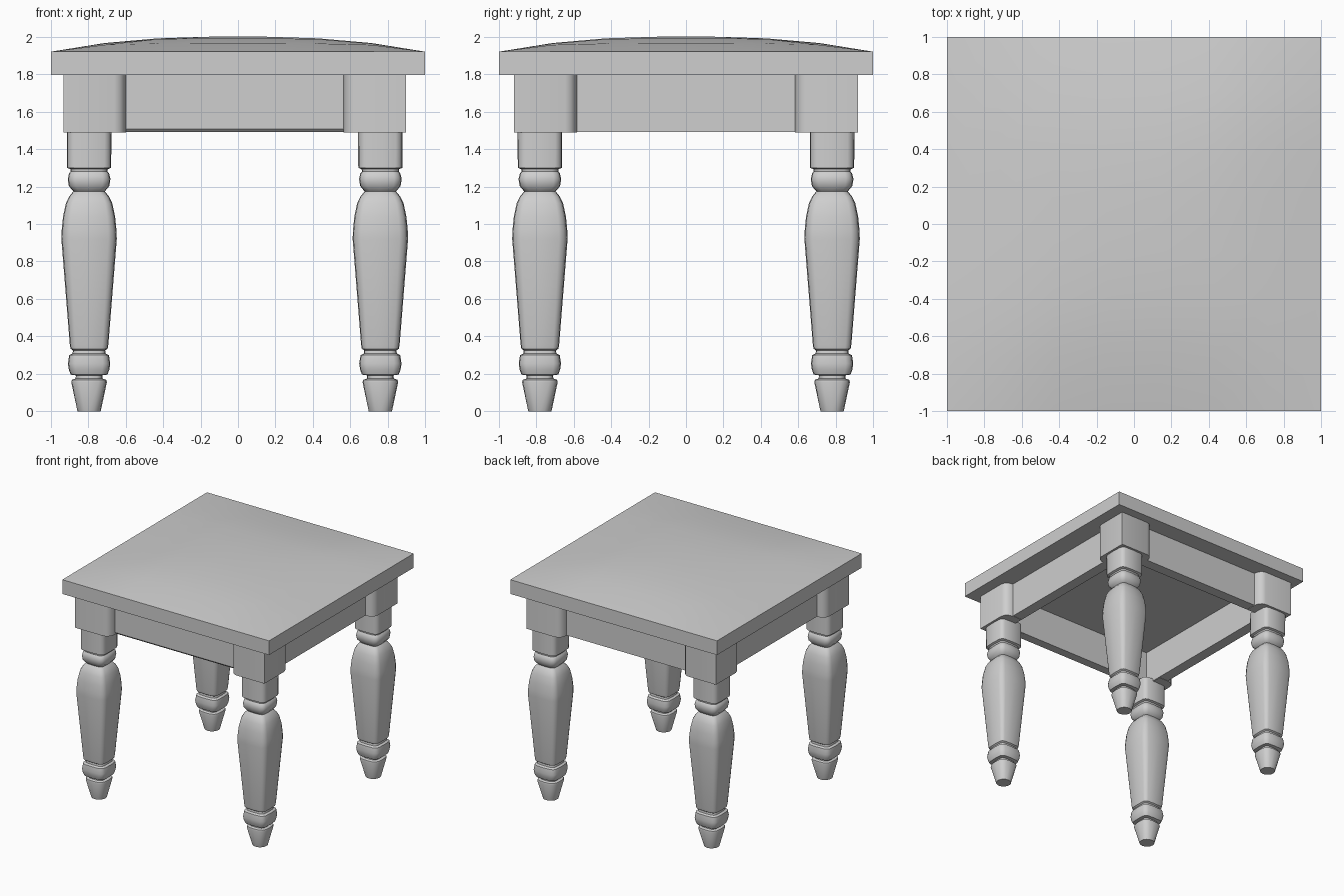
import bpy, bmesh, math

cube = bpy.data.objects.get("Cube")
if cube:
    bpy.data.objects.remove(cube, do_unlink=True)

grey = bpy.data.materials.new("plain_grey")
grey.use_nodes = True
grey.diffuse_color = (0.62, 0.62, 0.62, 1)
grey.node_tree.nodes["Principled BSDF"].inputs["Base Color"].default_value = grey.diffuse_color


def finish(name, bm, smooth_angle=None):
    bmesh.ops.recalc_face_normals(bm, faces=bm.faces)
    mesh = bpy.data.meshes.new(name)
    bm.to_mesh(mesh)
    bm.free()
    mesh.materials.append(grey)
    obj = bpy.data.objects.new(name, mesh)
    bpy.context.collection.objects.link(obj)
    if smooth_angle:
        bpy.ops.object.select_all(action='DESELECT')
        obj.select_set(True)
        bpy.context.view_layer.objects.active = obj
        bpy.ops.object.shade_smooth_by_angle(angle=math.radians(smooth_angle))


def loft(rings):
    """Skin a stack of closed rings and cap both ends."""
    bm = bmesh.new()
    loops = [[bm.verts.new(p) for p in ring] for ring in rings]
    n = len(loops[0])
    for a, b in zip(loops, loops[1:]):
        for i in range(n):
            j = (i + 1) % n
            bm.faces.new((a[i], a[j], b[j], b[i]))
    bm.faces.new(loops[0][::-1])
    bm.faces.new(loops[-1])
    return bm


def prism(outline, z0, z1):
    return loft([[(x, y, z) for x, y in outline] for z in (z0, z1)])


# Seat: square slab with a gently domed top
HALF, SLAB_LOW, SLAB_HIGH, DOME = .998, 1.796, 1.92, .08
bm = bmesh.new()
bmesh.ops.create_grid(bm, x_segments=7, y_segments=7, size=HALF)
rim = [e for e in bm.edges if e.is_boundary]
for v in bm.verts:
    fx, fy = (min(1, 1.01 * max(0, 1 - abs(c / HALF) ** 2.5)) for c in v.co.xy)
    v.co.z = SLAB_HIGH + DOME * (fx * fy + min(fx, fy)) / 2
skirt = bmesh.ops.extrude_edge_only(bm, edges=rim)["geom"]
for v in skirt:
    if isinstance(v, bmesh.types.BMVert):
        v.co.z = SLAB_LOW
bmesh.ops.holes_fill(bm, edges=[e for e in bm.edges if e.is_boundary])
finish("seat", bm, 30)

# Legs: turned profile (half width, height) on a rounded square section
PROFILE = [
    (.062, 0), (.095, .155), (.092, .168), (.072, .175), (.07, .192),
    (.098, .196), (.108, .222), (.113, .255), (.106, .300), (.088, .309), (.086, .325),
    (.099, .334), (.103, .358), (.148, .92), (.146, .97), (.139, 1.04),
    (.124, 1.11), (.106, 1.147), (.09, 1.167), (.083, 1.174), (.09, 1.181),
    (.108, 1.203), (.114, 1.24), (.107, 1.27), (.098, 1.28), (.1, 1.293),
    (.118, 1.3), (.119, 1.51)]


def squareness(z):
    """Round foot, softly squared rings, firmly squared body and neck."""
    if z < .18:
        return 2 + 7 * z
    return 5.2 if .33 < z < 1.15 or z > 1.295 else 4.5


def section(cx, cy, r, z, count=16):
    power = 2 / squareness(z)
    ring = []
    for k in range(count):
        a = 2 * math.pi * k / count
        u, v = (math.copysign(abs(t) ** power if abs(t) > 1e-6 else 0, t)
                for t in (math.cos(a), math.sin(a)))
        ring.append((cx + u * r, cy + v * r, z))
    return ring


LEFT_X, RIGHT_X, LEG_Y = .76, -.795, .78
OUT, INSET, THICK = .137, .075, .095

# Corner block plan: L shape with rounded shoulders running into the aprons
SHOULDER = [(-.135, OUT), (-.165, OUT - .01), (-.187, OUT - .035), (-.197, OUT - INSET)]
INNER = OUT - INSET - THICK + .005
END = SHOULDER[-1][0]
BLOCK = ([(OUT, OUT)] + SHOULDER + [(END, INNER), (INNER, INNER), (INNER, END)]
         + [(v, u) for u, v in reversed(SHOULDER)])

for side, cx in (("left", LEFT_X), ("right", RIGHT_X)):
    for end, cy in (("front", -LEG_Y), ("back", LEG_Y)):
        sx, sy = math.copysign(1, cx), math.copysign(1, cy)
        finish(f"{end}_{side}_leg", loft([section(cx, cy, r, z) for r, z in PROFILE]), 45)
        finish(f"{end}_{side}_block",
               prism([(cx + sx * u, cy + sy * v) for u, v in BLOCK], 1.488, SLAB_LOW + .002), 35)


# Aprons: rails set back between the corner blocks
def rail(x0, x1, y0, y1):
    return prism([(x0, y0), (x1, y0), (x1, y1), (x0, y1)], 1.491, SLAB_LOW + .002)


y_out = LEG_Y + OUT - INSET
for end, s in (("front", -1), ("back", 1)):
    bm = rail(RIGHT_X, LEFT_X, *sorted((s * y_out, s * (y_out - THICK))))
    if s < 0:  # eased lower edge on the front rail
        edge = [e for e in bm.edges
                if all(v.co.z < 1.6 and v.co.y < -y_out + .01 for v in e.verts)]
        bmesh.ops.bevel(bm, geom=edge, offset=.016, segments=1, affect='EDGES')
    finish(f"{end}_apron", bm)

for side, cx in (("left", LEFT_X), ("right", RIGHT_X)):
    s = math.copysign(1, cx)
    x_out = cx + s * (OUT - INSET)
    finish(f"{side}_apron", rail(*sorted((x_out, x_out - s * THICK)), -LEG_Y, LEG_Y))
